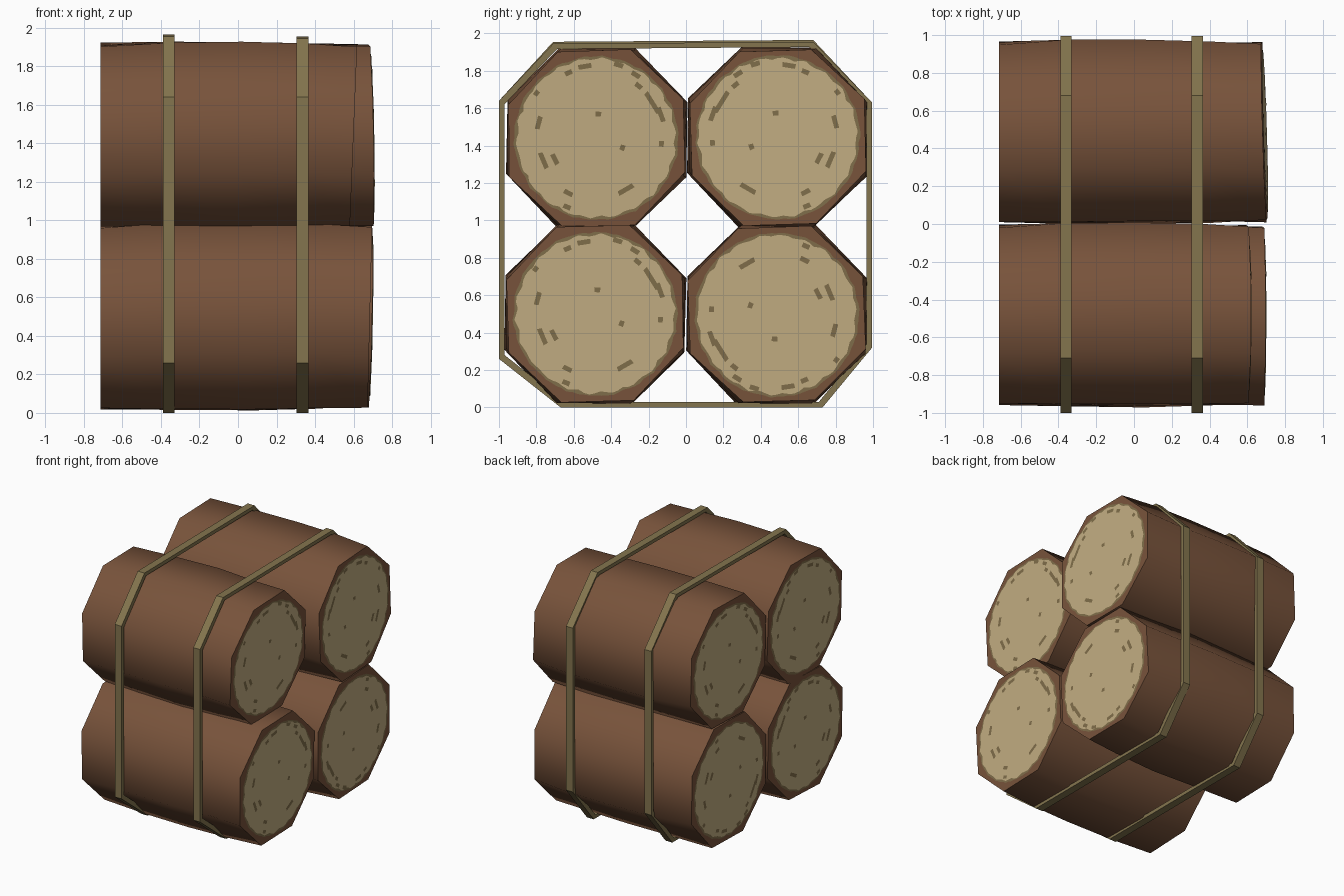
import bpy, bmesh, math, random

if "Cube" in bpy.data.objects:
    bpy.data.objects.remove(bpy.data.objects["Cube"])

random.seed(4)


def srgb(r, g, b):
    f = lambda c: (c / 255 / 12.92) if c / 255 < 0.04045 else ((c / 255 + 0.055) / 1.055) ** 2.4
    return (f(r), f(g), f(b), 1.0)


def material(name, rgb):
    m = bpy.data.materials.new(name)
    m.diffuse_color = srgb(*rgb)
    m.use_nodes = True
    m.node_tree.nodes["Principled BSDF"].inputs["Base Color"].default_value = m.diffuse_color
    return m


BARK = material("bark brown", (120, 83, 59))
WOOD = material("cut wood cream", (194, 173, 130))
GRAIN = material("grain olive", (128, 110, 74))
STRAP = material("strap olive", (132, 117, 78))


def make_object(name, bm, mats):
    me = bpy.data.meshes.new(name)
    bm.to_mesh(me)
    bm.free()
    for m in mats:
        me.materials.append(m)
    ob = bpy.data.objects.new(name, me)
    bpy.context.collection.objects.link(ob)
    return ob


# Grain dashes on the cut ends: angle, radius, length
DASHES = [(99, .39, .07), (113, .38, .04), (73, .41, .05), (58, .40, .05), (51, .36, .04),
          (32, .36, .13), (20, .37, .08), (165, .32, .07), (143, .40, .03), (203, .31, .09),
          (207, .25, .06), (300, .32, .09), (247, .40, .04), (243, .33, .05), (85, .13, .03),
          (340, .15, .03), (355, .35, .03)]


def log(name, cy, cz, end, sy, sz, flip_y, flip_z):
    def end_plane(y, z):
        return end + sy * (y - cy) + sz * (z - cz)

    # Bark: octagonal trunk, a little wider in the middle, slanted right end
    bm = bmesh.new()
    rings = []
    for t, flat in ((0, .468), (.26, .478), (.55, .481), (.8, .474), (1, .466)):
        ring = []
        for i in range(8):
            a = math.radians(22.5 + 45 * i + (1.5 if t in (0, 1) else -1))
            r = flat / math.cos(math.pi / 8) + random.uniform(-.006, .006)
            y, z = cy + r * math.cos(a), cz + r * math.sin(a)
            ring.append(bm.verts.new((-.715 + t * (end_plane(y, z) + .715), y, z)))
        rings.append(ring)
    for a, b in zip(rings, rings[1:]):
        for i in range(8):
            bm.faces.new((a[i], a[(i + 1) % 8], b[(i + 1) % 8], b[i]))
    bm.faces.new(rings[0])
    bm.faces.new(rings[-1])
    bmesh.ops.recalc_face_normals(bm, faces=bm.faces)
    ob = make_object(name + "_bark", bm, [BARK])
    bpy.ops.object.select_all(action='DESELECT')
    ob.select_set(True)
    bpy.context.view_layer.objects.active = ob
    bpy.ops.object.shade_smooth_by_angle(angle=math.radians(60))

    # Cut ends: olive rim, cream disc and grain dashes as thin layers
    bm = bmesh.new()
    for side in (1, -1):
        def plate(points, lift, mat):
            vs = [bm.verts.new(((end_plane(y, z) if side > 0 else -.715) + side * lift, y, z))
                  for y, z in points]
            f = bm.faces.new(vs)
            f.normal_update()
            if f.normal.x * side < 0:
                f.normal_flip()
            f.material_index = mat

        def wavy(radius, amount, n=88):
            pts = []
            for i in range(n):
                a = 2 * math.pi * i / n
                r = radius + amount * math.sin(22 * a) + random.uniform(-.004, .004)
                pts.append((cy + r * math.cos(a), cz + r * math.sin(a)))
            return pts

        plate(wavy(.438, .003), .003, 1)
        plate(wavy(.424, .006), .005, 0)
        for ang, r, ln in DASHES:
            a0 = math.radians(ang)
            half = ln / r / 2
            w = .013
            pts = []
            for rr, aa in ((r - w, -half), (r + w, -half), (r + w, half), (r - w, half)):
                pts.append((cy + flip_y * rr * math.cos(a0 + aa),
                            cz + flip_z * rr * math.sin(a0 + aa)))
            plate(pts, .007, 1)
    make_object(name + "_cut_ends", bm, [WOOD, GRAIN])


log("upper_front_log", -.48, 1.44, .60, 0, .04, 1, 1)
log("lower_front_log", -.485, .50, .685, 0, .025, 1, 1)
log("upper_back_log", .49, 1.445, .69, -.03, -.02, -1, 1)
log("lower_back_log", .485, .495, .685, -.025, .02, -1, -1)


# Straps: closed bands wrapped round the bundle
def strap(name, x, lift):
    outer = [(-.71, 1.945 + lift), (.68, 1.955 + lift), (.995, 1.63), (.995, .32),
             (.73, 0.0), (-.67, 0.0), (-1.0, .26), (-1.0, 1.64)]
    bm = bmesh.new()
    loops = []
    for y, z in outer:
        k = .971
        iy, iz = y * k, .98 + (z - .98) * k
        loops.append([bm.verts.new(p) for p in ((x - .03, y, z), (x + .03, y, z),
                                                (x + .03, iy, iz), (x - .03, iy, iz))])
    for i in range(8):
        a, b = loops[i], loops[(i + 1) % 8]
        for j in range(4):
            bm.faces.new((a[j], a[(j + 1) % 4], b[(j + 1) % 4], b[j]))
    bmesh.ops.recalc_face_normals(bm, faces=bm.faces)
    make_object(name, bm, [STRAP])


strap("left_strap", -.36, .01)
strap("right_strap", .335, 0)
